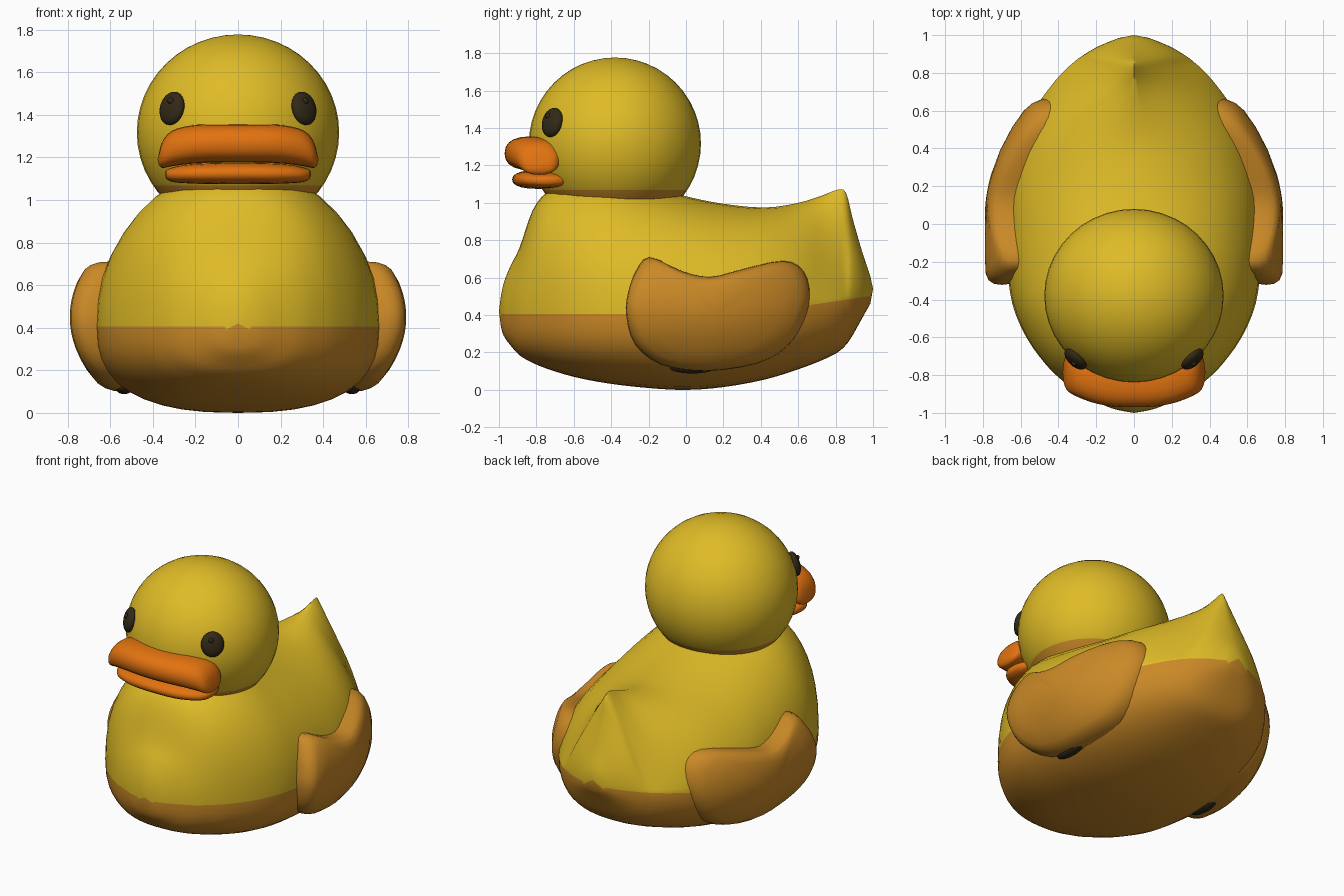
import bpy, bmesh, math
from mathutils import Vector

if "Cube" in bpy.data.objects:
    bpy.data.objects.remove(bpy.data.objects["Cube"])


def material(name, r, g, b):
    m = bpy.data.materials.new(name)
    m.diffuse_color = (r, g, b, 1)
    m.use_nodes = True
    m.node_tree.nodes["Principled BSDF"].inputs["Base Color"].default_value = m.diffuse_color
    return m


YELLOW = material("yellow", 0.74, 0.50, 0.02)
TAN = material("tan orange", 0.59, 0.25, 0.02)
ORANGE = material("beak orange", 0.76, 0.17, 0.005)
DARK = material("dark brown", 0.032, 0.022, 0.009)


def finish(name, bm, mats, angle=50):
    bmesh.ops.recalc_face_normals(bm, faces=bm.faces)
    me = bpy.data.meshes.new(name)
    bm.to_mesh(me)
    bm.free()
    for m in mats:
        me.materials.append(m)
    me.shade_smooth()
    me.set_sharp_from_angle(angle=math.radians(angle))
    ob = bpy.data.objects.new(name, me)
    bpy.context.collection.objects.link(ob)
    return ob


def loft(rings, start, end):
    """Skin closed rings and close both ends with a fan to a point."""
    bm = bmesh.new()
    vs = [[bm.verts.new(p) for p in r] for r in rings]
    n = len(vs[0])
    for a, b in zip(vs, vs[1:]):
        for i in range(n):
            bm.faces.new((a[i], a[(i + 1) % n], b[(i + 1) % n], b[i]))
    for ring, tip in ((vs[0], start), (vs[-1], end)):
        t = bm.verts.new(tip)
        for i in range(n):
            bm.faces.new((ring[i], ring[(i + 1) % n], t))
    return bm


def spline(pts, steps, closed=False):
    """Catmull-Rom samples through points of any dimension."""
    n, out = len(pts), []
    get = (lambda i: pts[i % n]) if closed else (lambda i: pts[min(max(i, 0), n - 1)])
    for i in range(n if closed else n - 1):
        quad = list(zip(get(i - 1), get(i), get(i + 1), get(i + 2)))
        for k in range(steps):
            t = k / steps
            out.append(tuple(0.5 * (2 * b + (c - a) * t + (2 * a - 5 * b + 4 * c - d) * t * t
                                    + (3 * b - a - 3 * c + d) * t ** 3) for a, b, c, d in quad))
    return out if closed else out + [tuple(pts[-1])]


def power(v, e):
    return math.copysign(abs(v) ** e, v)


# Body: cross-sections along y as (y, bottom, top, half width, upper roundness)
stations = [
    (-0.99, 0.34, 0.50, 0.06, 2.0), (-0.975, 0.29, 0.57, 0.12, 2.0),
    (-0.94, 0.24, 0.66, 0.20, 2.1), (-0.89, 0.185, 0.76, 0.30, 2.2),
    (-0.82, 0.145, 0.96, 0.39, 2.2), (-0.74, 0.112, 1.06, 0.47, 2.3),
    (-0.60, 0.07, 1.13, 0.57, 2.2), (-0.42, 0.035, 1.15, 0.645, 2.1),
    (-0.20, 0.01, 1.09, 0.672, 2.1), (0.0, 0.0, 1.035, 0.672, 2.1),
    (0.20, 0.015, 0.995, 0.665, 2.0), (0.42, 0.055, 0.975, 0.61, 1.9),
    (0.60, 0.11, 1.0, 0.53, 1.55), (0.73, 0.16, 1.04, 0.44, 1.2),
    (0.81, 0.20, 1.07, 0.37, 1.05), (0.855, 0.24, 1.055, 0.32, 1.05),
    (0.89, 0.29, 0.92, 0.275, 1.3), (0.94, 0.38, 0.745, 0.19, 1.7),
    (0.985, 0.46, 0.61, 0.08, 2.0)]


def waterline(y):
    return 0.405 + 0.1 * max(0.0, (y - 0.2) / 0.8) ** 1.3


HALF = 20
rings = []
for y, zb, zt, w, p in spline(stations, 3):
    zw, ring = waterline(y), []
    for i in range(2 * HALF):
        a = math.pi * i / HALF
        c, s = math.cos(a), math.sin(a)
        e, h = (2 / p, zt - zw) if s >= 0 else (2 / 2.5, zw - zb)
        if abs(s) < 1e-6:
            s = 0.0
        if abs(c) < 1e-6:
            c = 0.0
        ring.append((w * power(c, e), y, zw + h * power(s, e)))
    rings.append(ring)
body = loft(rings, (0, -1.0, 0.42), (0, 1.0, 0.54))
for f in body.faces:
    c = f.calc_center_median()
    f.material_index = int(c.z < waterline(c.y))
finish("body", body, [YELLOW, TAN], 70)

# Head: sphere whose underside is tan
bm = bmesh.new()
bmesh.ops.create_uvsphere(bm, u_segments=40, v_segments=24, radius=1)
for v in bm.verts:
    v.co = Vector((v.co.x * 0.475, v.co.y * 0.46 - 0.38, v.co.z * 0.46 + 1.317))
bmesh.ops.bisect_plane(bm, geom=bm.verts[:] + bm.edges[:] + bm.faces[:],
                       plane_co=(0, 0, 1.068), plane_no=(0, 0, 1))
for f in bm.faces:
    f.material_index = int(f.calc_center_median().z < 1.068)
finish("head", bm, [YELLOW, TAN])


# Beak: two lips swept across x as (x, front, back, bottom, top), mirrored
def lip(name, half):
    full = [(-s[0], *s[1:]) for s in reversed(half[1:])] + half
    rings = []
    for x, y0, y1, z0, z1 in spline(full, 3):
        ring = []
        for i in range(20):
            a = math.tau * i / 20
            ring.append((x, (y0 + y1) / 2 + (y1 - y0) / 2 * power(math.cos(a), 0.85),
                         (z0 + z1) / 2 + (z1 - z0) / 2 * power(math.sin(a), 0.85)))
        rings.append(ring)
    x, y0, y1, z0, z1 = half[-1]
    tip = Vector((x + 0.006, (y0 + y1) / 2, (z0 + z1) / 2))
    finish(name, loft(rings, (-tip.x, tip.y, tip.z), tip), [ORANGE], 70)


lip("upper_beak", [(0, -0.97, -0.70, 1.175, 1.355), (0.12, -0.965, -0.69, 1.175, 1.355),
                   (0.22, -0.945, -0.67, 1.17, 1.35), (0.31, -0.91, -0.67, 1.158, 1.325),
                   (0.355, -0.88, -0.69, 1.15, 1.275), (0.372, -0.84, -0.73, 1.165, 1.215)])
lip("lower_beak", [(0, -0.93, -0.66, 1.075, 1.175), (0.15, -0.92, -0.65, 1.075, 1.172),
                   (0.25, -0.89, -0.64, 1.079, 1.165), (0.31, -0.85, -0.65, 1.085, 1.152),
                   (0.338, -0.81, -0.70, 1.10, 1.14)])

# Wings: domed plates following the flank
outline = [(-0.31, 0.52), (-0.27, 0.63), (-0.195, 0.71), (-0.02, 0.635), (0.13, 0.605),
           (0.3, 0.645), (0.52, 0.69), (0.63, 0.635), (0.665, 0.5), (0.63, 0.36),
           (0.54, 0.23), (0.38, 0.14), (0.1, 0.1), (-0.13, 0.135), (-0.27, 0.24), (-0.32, 0.4)]
edge = spline(outline, 3, closed=True)
CY, CZ = 0.17, 0.40


def flank(y, z):
    return 0.79 - 0.62 * max(0.0, y - 0.03) ** 2 - 1.3 * (z - 0.45) ** 2


for side, label in ((1, "left"), (-1, "right")):
    rings = []
    for scale, drop in ((0.94, 0.22), (0.985, 0.15), (1.0, 0.09), (0.99, 0.05),
                        (0.95, 0.02), (0.88, 0.005), (0.7, 0), (0.45, 0), (0.2, 0)):
        ring = []
        for y, z in edge:
            y, z = CY + (y - CY) * scale, CZ + (z - CZ) * scale
            ring.append((side * (flank(y, z) - drop), y, z))
        rings.append(ring)
    finish(label + "_wing", loft(rings, (side * 0.45, CY, CZ), (side * flank(CY, CZ), CY, CZ)), [TAN], 60)


# Eyes and the small dark pads under the wings
def blob(name, centre, radii, facing=None):
    bm = bmesh.new()
    bmesh.ops.create_uvsphere(bm, u_segments=20, v_segments=12, radius=1)
    for v in bm.verts:
        v.co = Vector(v.co[i] * radii[i] for i in range(3))
        if facing:
            v.co = Vector(facing).to_track_quat('-Y', 'Z') @ v.co
        v.co += Vector(centre)
    finish(name, bm, [DARK])


for side, label in ((1, "left"), (-1, "right")):
    blob(label + "_eye", (side * 0.31, -0.715, 1.43), (0.072, 0.035, 0.08), (side * 0.31, -0.335, 0.11))
    blob(label + "_pupil", (side * 0.315, -0.737, 1.465), (0.016, 0.016, 0.016))
    blob(label + "_under_pad", (side * 0.535, 0.035, 0.118), (0.04, 0.12, 0.03))
